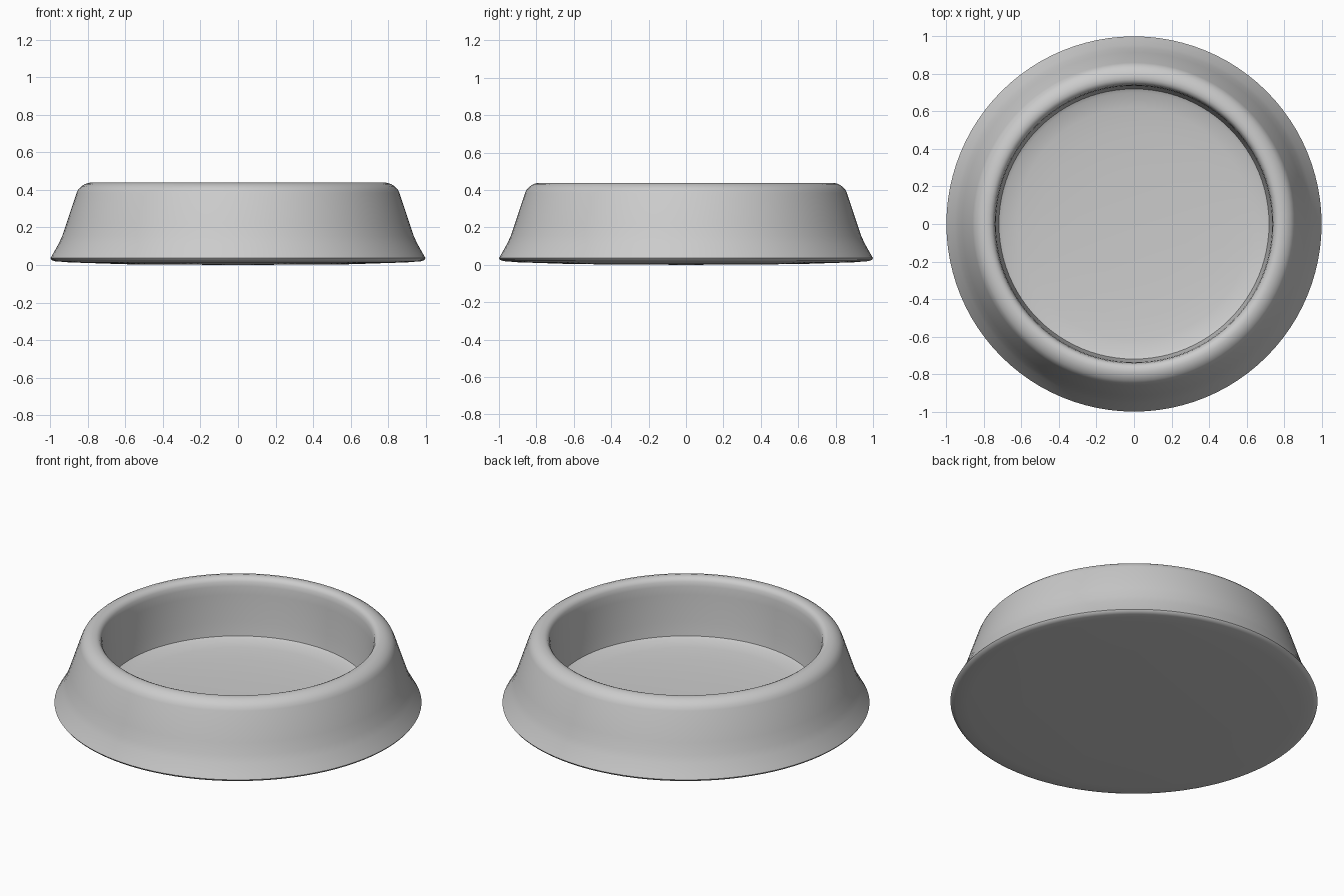
import bpy, bmesh, math

if "Cube" in bpy.data.objects:
    bpy.data.objects.remove(bpy.data.objects["Cube"])

SEGMENTS = 96

# Closed cross-section (radius, height) from the underside, over the rim, to the floor
profile = [
    (0.0, 0.0), (0.60, 0.004), (0.90, 0.014), (0.975, 0.02), (0.993, 0.026),
    (1.0, 0.036), (0.985, 0.062), (0.955, 0.115), (0.937, 0.155), (0.915, 0.22),
    (0.86, 0.385), (0.85, 0.405), (0.835, 0.42), (0.815, 0.432), (0.79, 0.439),
    (0.77, 0.437), (0.755, 0.43), (0.745, 0.415), (0.74, 0.39), (0.737, 0.34),
    (0.73, 0.18), (0.72, 0.10), (0.70, 0.09), (0.62, 0.078), (0.50, 0.068),
    (0.30, 0.06), (0.0, 0.056),
]

# Spin the cross-section into the bowl
bm = bmesh.new()
verts = [bm.verts.new((r, 0, z)) for r, z in profile]
edges = [bm.edges.new(pair) for pair in zip(verts, verts[1:])]
bmesh.ops.spin(bm, geom=verts + edges, cent=(0, 0, 0), axis=(0, 0, 1),
               angle=2 * math.pi, steps=SEGMENTS, use_merge=True)
bmesh.ops.remove_doubles(bm, verts=bm.verts, dist=1e-4)
bmesh.ops.recalc_face_normals(bm, faces=bm.faces)

mesh = bpy.data.meshes.new("pet_bowl")
bm.to_mesh(mesh)
bm.free()
bowl = bpy.data.objects.new("pet_bowl", mesh)
bpy.context.collection.objects.link(bowl)

# Smooth walls, crisp crease around the floor
bpy.context.view_layer.objects.active = bowl
bowl.select_set(True)
bpy.ops.object.shade_smooth_by_angle(angle=math.radians(40))
